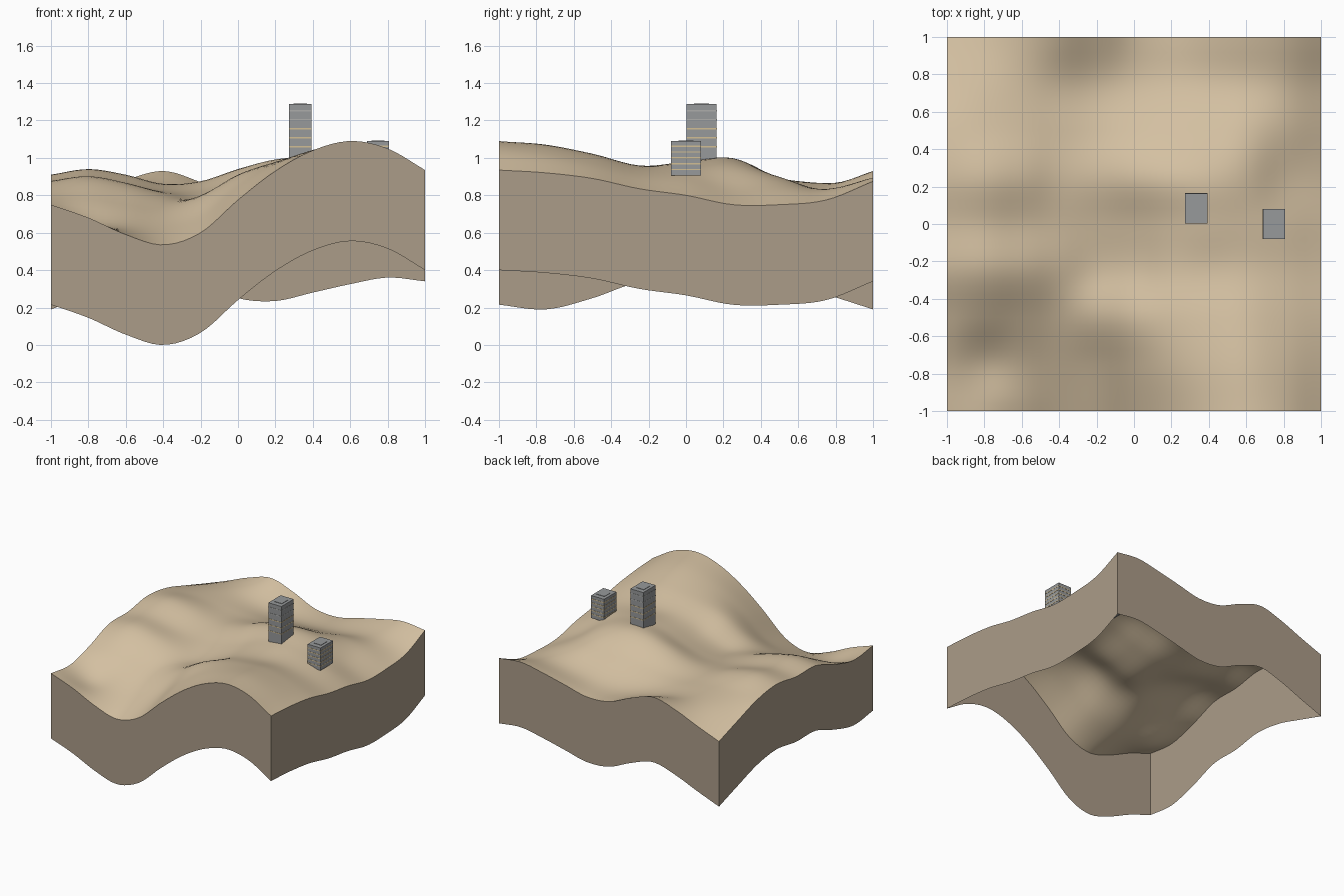
import bpy
import bmesh
from mathutils import Vector

cube = bpy.data.objects.get("Cube")
if cube:
    bpy.data.objects.remove(cube, do_unlink=True)

CELLS = 48          # terrain grid cells per side
SKIRT = 0.535       # height of the cut earth wall below the surface


def make_material(name, rgb):
    mat = bpy.data.materials.new(name)
    mat.use_nodes = True
    color = (*rgb, 1.0)
    mat.diffuse_color = color
    shader = next(n for n in mat.node_tree.nodes if n.type == 'BSDF_PRINCIPLED')
    shader.inputs["Base Color"].default_value = color
    shader.inputs["Roughness"].default_value = 0.9
    return mat


sand = make_material("sand", (0.66, 0.53, 0.36))
earth = make_material("cut_earth", (0.41, 0.335, 0.25))
concrete = make_material("concrete", (0.31, 0.32, 0.325))
lit_band = make_material("warm_band", (0.65, 0.52, 0.30))
pale_band = make_material("pale_band", (0.42, 0.42, 0.41))


def finish(bm, name, materials):
    mesh = bpy.data.meshes.new(name)
    bm.to_mesh(mesh)
    bm.free()
    obj = bpy.data.objects.new(name, mesh)
    for mat in materials:
        mesh.materials.append(mat)
    bpy.context.collection.objects.link(obj)
    return obj


# Terrain cross-sections from front to back, heights in hundredths
SECTIONS = [
    (75, 68, 59, 53.5, 60, 77.5, 93, 104, 109, 105, 93.5),
    (72.5, 65, 64, 63, 69, 85, 97, 104, 107, 102, 92),
    (78.5, 78, 75, 73, 79.5, 91, 97.5, 101, 102, 97, 89),
    (87, 89.5, 86, 80.5, 78, 84.5, 93, 95.5, 95.5, 91, 83.5),
    (87.5, 89.5, 86, 82.5, 82, 87.5, 95, 98, 95.5, 89, 80),
    (91, 94, 91, 86, 87.5, 94, 99, 99.5, 95, 84, 75),
    (88, 89, 88, 85, 84, 86, 88, 89, 89.5, 84, 75),
    (80.5, 85, 86.5, 84.5, 80.5, 78, 78, 80, 82.5, 83, 77.5),
    (72.5, 80, 88, 93, 87, 78.5, 77, 81.5, 86, 89.5, 87.5),
]


def spline(values, t):
    """Smooth interpolation through evenly spaced values, t in 0..1."""
    last = len(values) - 1
    pos = t * last
    i = min(int(pos), last - 1)
    f = pos - i
    b, c = values[i], values[i + 1]
    a = values[i - 1] if i > 0 else 2 * b - c
    d = values[i + 2] if i + 2 <= last else 2 * c - b
    return b + 0.5 * f * (c - a + f * (2*a - 5*b + 4*c - d + f * (3*(b - c) + d - a)))


def ground(x, y):
    u, v = (x + 1) / 2, (y + 1) / 2
    return spline([spline(row, u) for row in SECTIONS], v) / 100


# Rolling ground surface
bm = bmesh.new()
steps = [2 * i / CELLS - 1 for i in range(CELLS + 1)]
grid = [[bm.verts.new((x, y, ground(x, y))) for x in steps] for y in steps]
for j in range(CELLS):
    for i in range(CELLS):
        bm.faces.new((grid[j][i], grid[j][i + 1], grid[j + 1][i + 1], grid[j + 1][i]))
for face in bm.faces:
    face.smooth = True
finish(bm, "ground_surface", [sand])

# Open-bottomed earth wall around the border
bm = bmesh.new()
rim = ([(x, -1) for x in steps[:-1]] + [(1, y) for y in steps[:-1]]
       + [(-x, 1) for x in steps[:-1]] + [(-1, -y) for y in steps[:-1]])
top = [bm.verts.new((x, y, ground(x, y))) for x, y in rim]
low = [bm.verts.new(v.co - Vector((0, 0, SKIRT))) for v in top]
for k in range(len(rim)):
    n = (k + 1) % len(rim)
    bm.faces.new((low[k], low[n], top[n], top[k]))
finish(bm, "earth_wall", [earth])


def add_box(bm, center, size, index=0):
    made = bmesh.ops.create_cube(bm, size=1)["verts"]
    for v in made:
        v.co = Vector(center) + Vector(a * b for a, b in zip(v.co, size))
    for face in {f for v in made for f in v.link_faces}:
        face.material_index = index


# Tower block with evenly spaced floor bands and a low roof plate
def tower(name, x, y, base, roof, first_band, pitch, warm_count):
    bm = bmesh.new()
    wide, deep = 0.118, 0.16
    add_box(bm, (x, y, (base + roof) / 2), (wide, deep, roof - base))
    for k in range(5):
        band = 1 if k < warm_count else 2
        add_box(bm, (x, y, first_band + k * pitch),
                (wide + 0.003, deep + 0.003, 0.007), band)
    add_box(bm, (x, y, roof), (wide * 0.6, deep * 0.5, 0.006))
    finish(bm, name, [concrete, lit_band, pale_band])


tower("tall_tower", 0.333, 0.083, 0.97, 1.288, 1.06, 0.048, 3)
tower("short_tower", 0.748, 0.0, 0.905, 1.09, 0.938, 0.031, 5)
